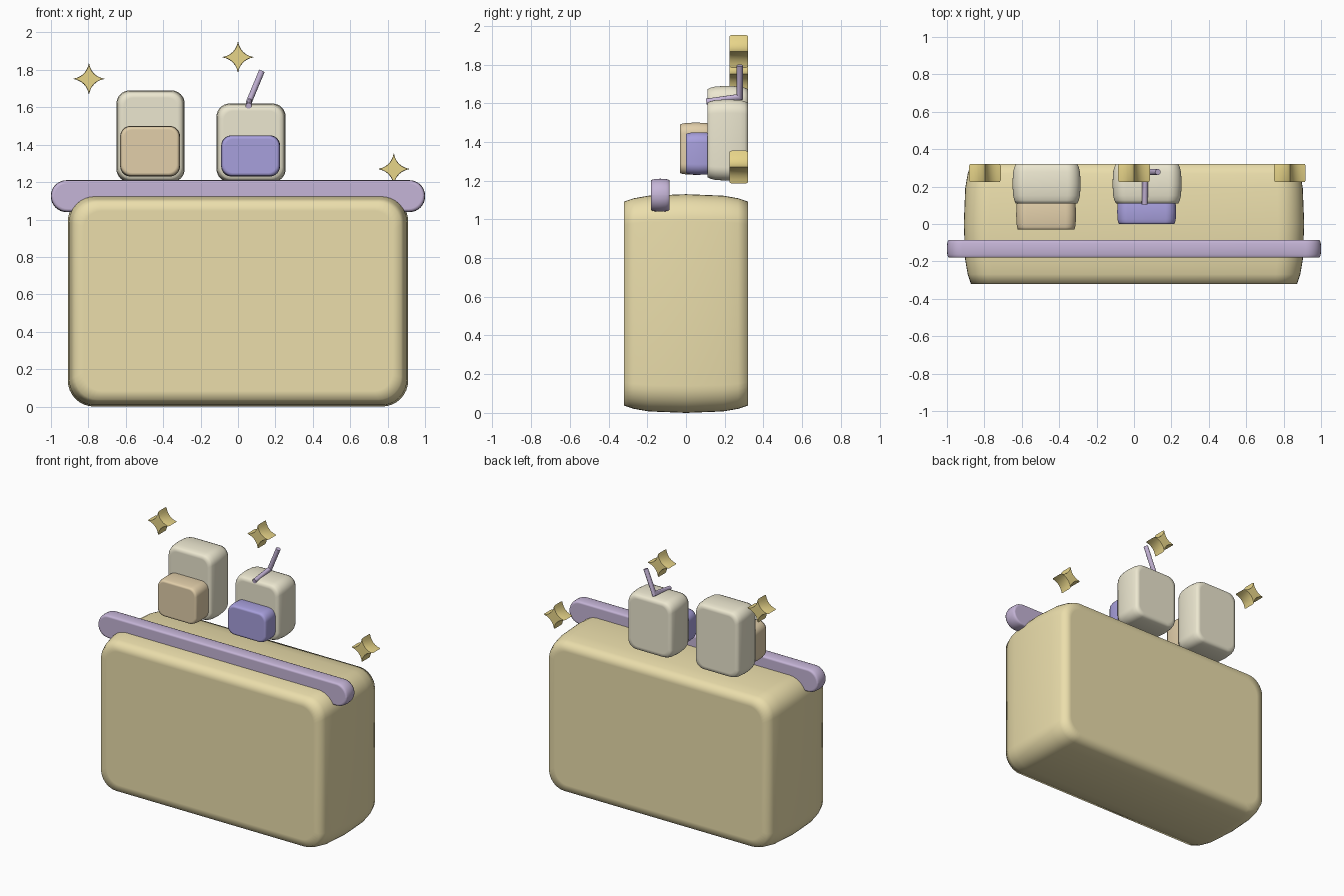
import bpy, bmesh
from math import sin, cos, pi, radians
from mathutils import Vector

if "Cube" in bpy.data.objects:
    bpy.data.objects.remove(bpy.data.objects["Cube"])


def mat(name, rgb):
    m = bpy.data.materials.new(name)
    m.diffuse_color = (*rgb, 1)
    m.use_nodes = True
    m.node_tree.nodes["Principled BSDF"].inputs["Base Color"].default_value = m.diffuse_color
    return m


SAND = mat("sand", (0.83, 0.73, 0.41))
LAVENDER = mat("lavender", (0.56, 0.46, 0.68))
CREAM = mat("cream", (0.84, 0.80, 0.63))
TAN = mat("tan", (0.76, 0.62, 0.40))
PURPLE = mat("purple", (0.39, 0.35, 0.72))
GOLD = mat("gold", (0.80, 0.66, 0.25))


def loft(name, rings, material, angle=50):
    """Skin a list of closed rings and cap both ends."""
    bm = bmesh.new()
    vr = [[bm.verts.new(p) for p in ring] for ring in rings]
    n = len(vr[0])
    for a, b in zip(vr, vr[1:]):
        for i in range(n):
            j = (i + 1) % n
            bm.faces.new((a[i], a[j], b[j], b[i]))
    bm.faces.new(vr[0])
    bm.faces.new(vr[-1])
    bmesh.ops.recalc_face_normals(bm, faces=bm.faces)
    me = bpy.data.meshes.new(name)
    bm.to_mesh(me)
    bm.free()
    ob = bpy.data.objects.new(name, me)
    bpy.context.collection.objects.link(ob)
    me.materials.append(material)
    bpy.ops.object.select_all(action='DESELECT')
    ob.select_set(True)
    bpy.context.view_layer.objects.active = ob
    bpy.ops.object.shade_smooth_by_angle(angle=radians(angle))
    return ob


def round_rect(x0, x1, z0, z1, r, y, inset, seg=8):
    x0, x1, z0, z1 = x0 + inset, x1 - inset, z0 + inset, z1 - inset
    r = max(r - inset * 0.5, 0.005)
    pts = []
    for k, (cx, cz) in enumerate([(x1 - r, z1 - r), (x0 + r, z1 - r),
                                  (x0 + r, z0 + r), (x1 - r, z0 + r)]):
        for i in range(seg + 1):
            a = (k + i / seg) * pi / 2
            pts.append((cx + r * cos(a), y, cz + r * sin(a)))
    return pts


def pillow(name, x0, x1, y0, y1, z0, z1, r, profile, material):
    """Rounded slab; profile is (depth fraction, inset) from front to back."""
    rings = [round_rect(x0, x1, z0, z1, r, y0 + t * (y1 - y0), s) for t, s in profile]
    return loft(name, rings, material, 80)


def soft(e):
    return [(0, 2.2 * e), (0, e), (0.08, e * 0.55), (0.2, e * 0.2), (0.5, 0),
            (0.8, e * 0.2), (0.92, e * 0.55), (1, e), (1, 2.2 * e)]


# Counter body, bulging in the middle of its depth
pillow("counter_body", -0.91, 0.91, -0.32, 0.32, 0, 1.13, 0.14, soft(0.038), SAND)
# Front rail
pillow("counter_rail", -1, 1, -0.18, -0.085, 1.04, 1.21, 0.082, soft(0.008), LAVENDER)
# Jar and cup with their labels
pillow("jar", -0.65, -0.285, 0.11, 0.32, 1.2, 1.69, 0.07, soft(0.018), CREAM)
pillow("jar_label", -0.63, -0.31, -0.03, 0.13, 1.23, 1.5, 0.055, soft(0.009), TAN)
pillow("cup", -0.115, 0.255, 0.11, 0.32, 1.2, 1.62, 0.07, soft(0.018), CREAM)
pillow("cup_label", -0.09, 0.225, 0.0, 0.13, 1.23, 1.45, 0.055, soft(0.009), PURPLE)

# Bent straw
path = [Vector(p) for p in [(0.057, 0.105, 1.608), (0.06, 0.278, 1.632), (0.128, 0.278, 1.795)]]
bend = (path[1] - path[0]).normalized() + (path[2] - path[1]).normalized()
dirs = [path[1] - path[0], bend, path[2] - path[1]]
side = (path[1] - path[0]).cross(path[2] - path[1]).normalized()
rings = []
for p, d in zip(path, dirs):
    up = d.normalized().cross(side)
    k = 1.35 if d is bend else 1
    rings.append([p + 0.016 * (side * cos(a) + up * sin(a) * k)
                  for a in (2 * pi * i / 12 for i in range(12))])
loft("straw", rings, LAVENDER)


# Four-pointed sparkles with concave sides
def star_ring(cx, cz, y, s):
    pts = []
    for k in range(4):
        a, b = k * pi / 2, (k + 1) * pi / 2
        for i in range(6):
            t = i / 6
            wa, wb = (1 - t) ** 2 + 0.32 * t * (1 - t), t * t + 0.32 * t * (1 - t)
            pts.append((cx + s * (wa * cos(a) + wb * cos(b)), y,
                        cz + s * (wa * sin(a) + wb * sin(b))))
    return pts


for i, (cx, cz) in enumerate([(-0.797, 1.752), (0, 1.868), (0.833, 1.27)]):
    rings = [star_ring(cx, cz, y, s) for y, s in
             [(0.225, 0.08), (0.235, 0.085), (0.31, 0.085), (0.32, 0.08)]]
    loft(f"sparkle_{i + 1}", rings, GOLD)
